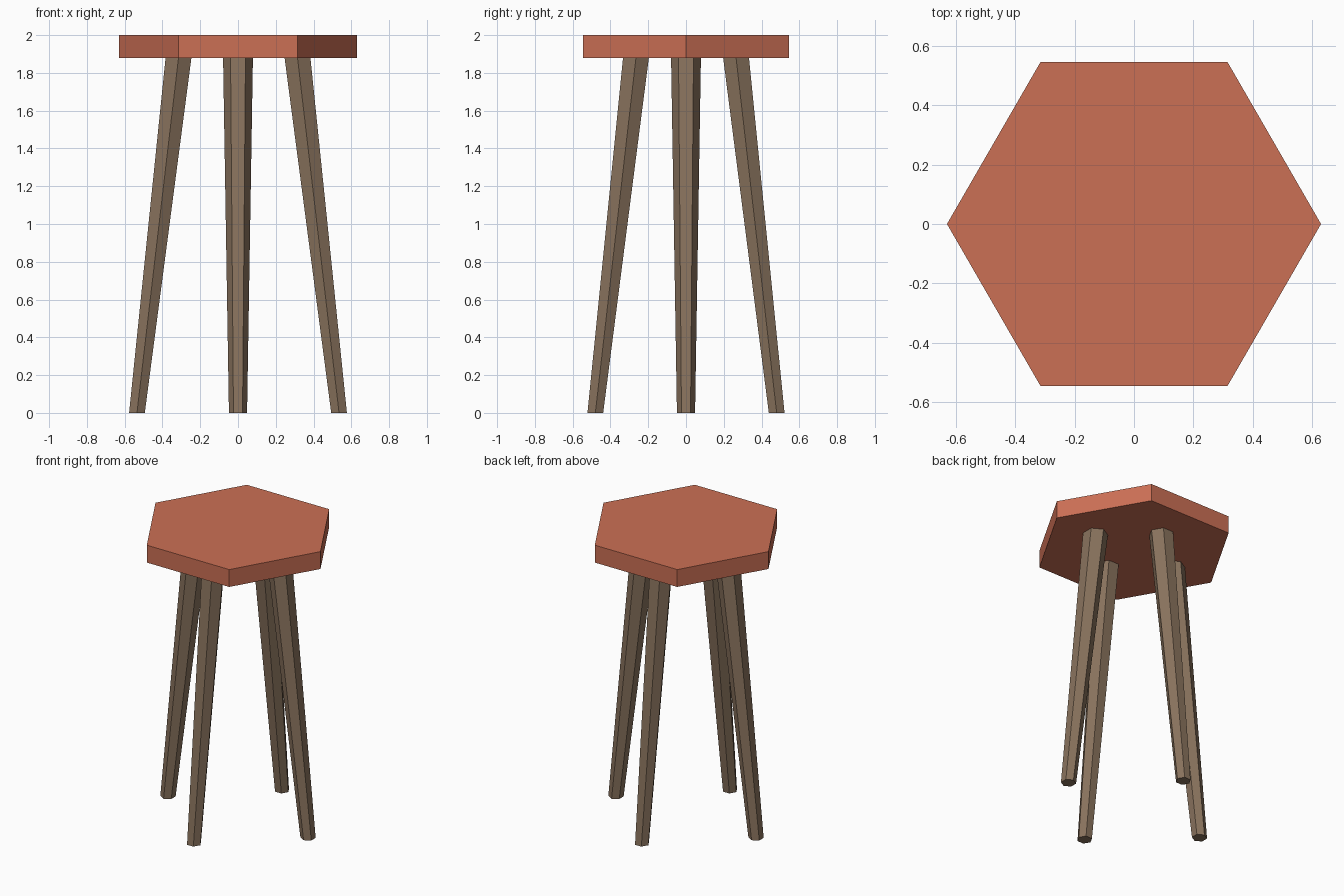
import bpy, bmesh, math

if "Cube" in bpy.data.objects:
    bpy.data.objects.remove(bpy.data.objects["Cube"])

SEAT_R, SEAT_BOTTOM, SEAT_TOP = 0.63, 1.88, 2.0


def material(name, color):
    mat = bpy.data.materials.new(name)
    mat.diffuse_color = color
    mat.use_nodes = True
    mat.node_tree.nodes["Principled BSDF"].inputs["Base Color"].default_value = mat.diffuse_color
    return mat


def hex_prism(name, low, high, turn, mat):
    """Hexagonal column between two rings given as (x, y, z, radius)."""
    bm = bmesh.new()
    rings = []
    for x, y, z, r in (low, high):
        angles = [turn + i * math.pi / 3 for i in range(6)]
        rings.append([bm.verts.new((x + r * math.cos(a), y + r * math.sin(a), z))
                      for a in angles])
    bottom, top = rings
    bm.faces.new(bottom[::-1])
    bm.faces.new(top)
    for i in range(6):
        j = (i + 1) % 6
        bm.faces.new((bottom[i], bottom[j], top[j], top[i]))
    mesh = bpy.data.meshes.new(name)
    bm.to_mesh(mesh)
    bm.free()
    mesh.materials.append(mat)
    obj = bpy.data.objects.new(name, mesh)
    bpy.context.collection.objects.link(obj)
    return obj


clay = material("seat_red", (0.60, 0.16, 0.09, 1))
wood = material("leg_brown", (0.25, 0.17, 0.11, 1))

# Hexagonal seat with corners on the x axis
hex_prism("seat", (0, 0, SEAT_BOTTOM, SEAT_R), (0, 0, SEAT_TOP, SEAT_R), 0, clay)

# Four splayed legs, thicker at the top: direction, foot distance, top distance
legs = {
    "right_leg": (1, 0, 0.535, 0.315),
    "left_leg": (-1, 0, 0.535, 0.315),
    "front_leg": (0, -1, 0.48, 0.265),
    "back_leg": (0, 1, 0.48, 0.265),
}
for name, (dx, dy, foot, top) in legs.items():
    hex_prism(name,
              (dx * foot, dy * foot, 0, 0.048),
              (dx * top, dy * top, SEAT_BOTTOM, 0.079),
              math.pi / 2 if dx else 0, wood)
